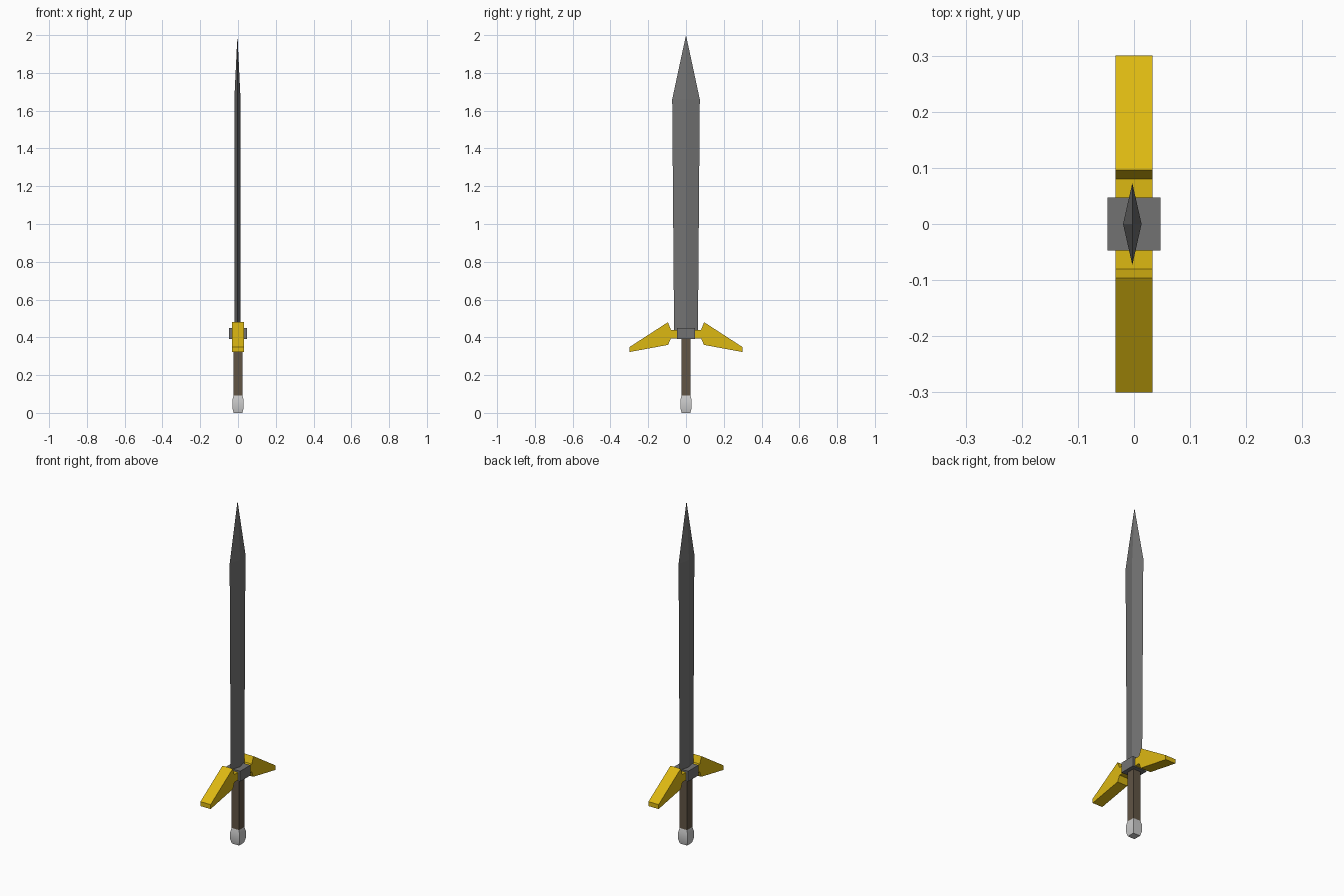
import bpy
import bmesh
import math

cube = bpy.data.objects.get("Cube")
if cube:
    bpy.data.objects.remove(cube, do_unlink=True)


def material(name, rgb):
    mat = bpy.data.materials.new(name)
    mat.use_nodes = True
    colour = (*rgb, 1)
    mat.diffuse_color = colour
    mat.node_tree.nodes["Principled BSDF"].inputs["Base Color"].default_value = colour
    return mat


steel = material("steel grey", (0.17, 0.17, 0.17))
gold = material("gold", (0.72, 0.48, 0.006))
leather = material("brown leather", (0.12, 0.09, 0.06))
silver = material("pale silver", (0.6, 0.6, 0.6))


def make_object(name, bm, mat):
    bmesh.ops.recalc_face_normals(bm, faces=bm.faces[:])
    mesh = bpy.data.meshes.new(name)
    bm.to_mesh(mesh)
    bm.free()
    mesh.materials.append(mat)
    obj = bpy.data.objects.new(name, mesh)
    bpy.context.collection.objects.link(obj)
    return obj


def loft(name, sections, mat, tip=None):
    """Skin a stack of equal-length outlines, closed by caps or a point."""
    bm = bmesh.new()
    rings = [[bm.verts.new(p) for p in section] for section in sections]
    for low, high in zip(rings, rings[1:]):
        for i in range(len(low)):
            j = (i + 1) % len(low)
            bm.faces.new((low[i], low[j], high[j], high[i]))
    bm.faces.new(rings[0][::-1])
    if tip:
        point = bm.verts.new(tip)
        last = rings[-1]
        for i in range(len(last)):
            bm.faces.new((last[i], last[(i + 1) % len(last)], point))
    else:
        bm.faces.new(rings[-1])
    return make_object(name, bm, mat)


def square(z, half):
    return [(x * half, y * half, z) for x, y in ((-1, -1), (1, -1), (1, 1), (-1, 1))]


def diamond(z, thick, wide):
    cx = -0.003
    return [(cx, -wide, z), (cx + thick, 0, z), (cx, wide, z), (cx - thick, 0, z)]


# Blade: diamond section, widening gently before the point
loft("blade", [diamond(0.42, 0.0165, 0.063), diamond(1.66, 0.0165, 0.073)],
     steel, tip=(-0.003, 0, 2))

# Collar and grip
loft("collar", [square(0.39, 0.047), square(0.45, 0.047)], steel)
loft("grip", [square(0.08, 0.024), square(0.4, 0.024)], leather)

# Pommel: square knob with rounded sides
pommel = loft("pommel", [square(0, 0.023), square(0.027, 0.03),
                         square(0.067, 0.03), square(0.095, 0.023)], silver)
bpy.ops.object.select_all(action="DESELECT")
pommel.select_set(True)
bpy.context.view_layer.objects.active = pommel
bpy.ops.object.shade_smooth_by_angle(angle=math.radians(40))

# Crossguard: one drooping wing on each side
wing = [(0.02, 0.395), (0.08, 0.395), (0.095, 0.36), (0.3, 0.322),
        (0.3, 0.348), (0.096, 0.48), (0.08, 0.44), (0.02, 0.44)]
for side, name in ((-1, "front_guard"), (1, "back_guard")):
    loft(name, [[(x, side * y, z) for y, z in wing] for x in (-0.033, 0.033)], gold)
